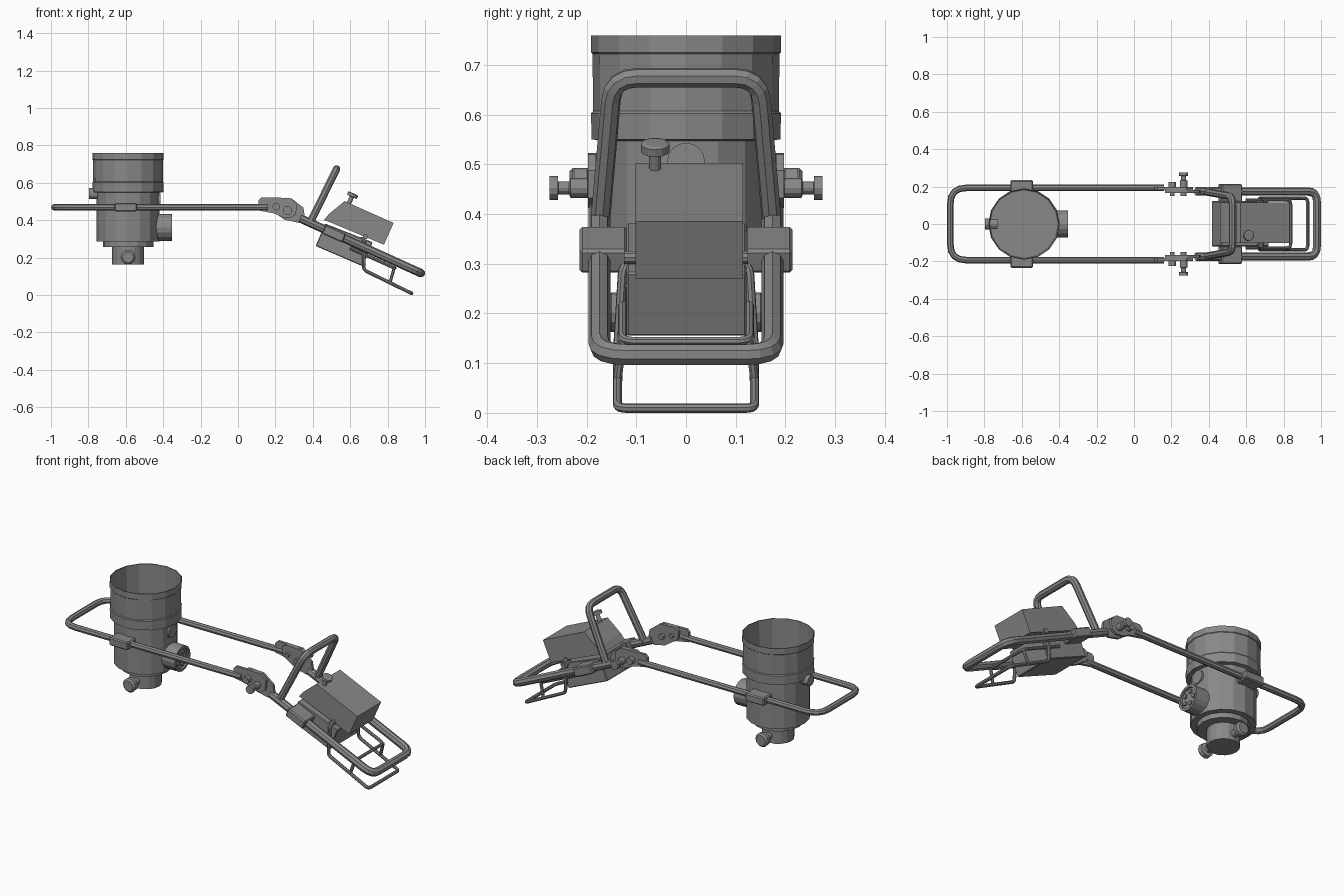
import bpy, bmesh
from math import sin, cos, pi, radians
from mathutils import Vector, Matrix

if "Cube" in bpy.data.objects:
    bpy.data.objects.remove(bpy.data.objects["Cube"])

TILT = radians(24.4)
DIR = Vector((cos(TILT), 0, -sin(TILT)))    # along the tilted frame
NRM = Vector((sin(TILT), 0, cos(TILT)))     # away from the tilted frame


def finish(name, bm):
    bmesh.ops.recalc_face_normals(bm, faces=bm.faces[:])
    me = bpy.data.meshes.new(name)
    bm.to_mesh(me)
    bm.free()
    ob = bpy.data.objects.new(name, me)
    bpy.context.collection.objects.link(ob)
    return ob


def lathe(name, profile, base, axis, n=16):
    """Revolve (radius, height) points about an axis through base."""
    bm = bmesh.new()
    rot = Vector((0, 0, 1)).rotation_difference(Vector(axis)).to_matrix()
    rings = []
    for r, h in profile:
        rings.append([bm.verts.new(Vector(base) + rot @ Vector(
            (r * cos(2 * pi * i / n), r * sin(2 * pi * i / n), h))) for i in range(n)])
    for a, b in zip(rings, rings[1:]):
        for i in range(n):
            j = (i + 1) % n
            bm.faces.new((a[i], a[j], b[j], b[i]))
    bm.faces.new(rings[0])
    bm.faces.new(rings[-1])
    return finish(name, bm)


def prism(name, pts, y0, y1, bevel=0):
    """Extrude an xz outline from y0 to y1."""
    bm = bmesh.new()
    f = bm.faces.new([bm.verts.new((x, y0, z)) for x, z in pts])
    ext = bmesh.ops.extrude_face_region(bm, geom=[f])
    for v in ext['geom']:
        if isinstance(v, bmesh.types.BMVert):
            v.co.y = y1
    if bevel:
        bmesh.ops.bevel(bm, geom=bm.edges[:], offset=bevel, segments=1, affect='EDGES')
    return finish(name, bm)


def block(name, center, size, tilt=0, bevel=0.006):
    bm = bmesh.new()
    bmesh.ops.create_cube(bm, size=1, matrix=Matrix.Translation(center)
                          @ Matrix.Rotation(tilt, 4, 'Y') @ Matrix.Diagonal((*size, 1)))
    bmesh.ops.bevel(bm, geom=bm.edges[:], offset=bevel, segments=1, affect='EDGES')
    return finish(name, bm)


def tube(name, pts, r, corner, steps=4):
    """Round bar through the points, with rounded corners."""
    pts = [Vector(p) for p in pts]
    path = [pts[0]]
    for a, b, c in zip(pts, pts[1:], pts[2:]):
        p, q = b + (a - b).normalized() * corner, b + (c - b).normalized() * corner
        for k in range(steps + 1):
            t = k / steps
            path.append(p * (1 - t) ** 2 + b * 2 * t * (1 - t) + q * t * t)
    path.append(pts[-1])
    cu = bpy.data.curves.new(name, 'CURVE')
    cu.dimensions = '3D'
    cu.bevel_depth = r
    cu.bevel_resolution = 2
    cu.use_fill_caps = True
    sp = cu.splines.new('POLY')
    sp.points.add(len(path) - 1)
    for s, p in zip(sp.points, path):
        s.co = (*p, 1)
    sp.use_smooth = False
    ob = bpy.data.objects.new(name, cu)
    bpy.context.collection.objects.link(ob)
    bpy.ops.object.select_all(action='DESELECT')
    ob.select_set(True)
    bpy.context.view_layer.objects.active = ob
    bpy.ops.object.convert(target='MESH')
    return ob


def u_bar(name, half, r, corner):
    """Bar down one side and back along the mirrored side."""
    return tube(name, half + [(x, -y, z) for x, y, z in reversed(half)], r, corner)


# canister: stepped outside, open top
CX = -0.588
lathe("canister", [(0.085, 0.165), (0.085, 0.26), (0.135, 0.26), (0.135, 0.288),
                   (0.168, 0.288), (0.168, 0.55), (0.190, 0.553), (0.191, 0.605),
                   (0.187, 0.61), (0.188, 0.725), (0.191, 0.728), (0.191, 0.762),
                   (0.186, 0.762), (0.182, 0.56)], (CX, 0, 0), (0, 0, 1), 16)

# round side port with recessed face and small studs
lathe("side_port", [(0.072, 0), (0.072, 0.087), (0.058, 0.087), (0.058, 0.075)],
      (-0.44, 0, 0.365), (1, 0, 0))
for k in range(5):
    a = 2 * pi * k / 5
    lathe("port_stud", [(0.012, 0), (0.012, 0.012)],
          (-0.368, 0.036 * cos(a), 0.365 + 0.036 * sin(a)), (1, 0, 0), 8)
lathe("front_plug", [(0.038, 0), (0.038, 0.045)], (-0.46, 0, 0.508), (1, 0, 0))
lathe("rear_plug", [(0.03, 0), (0.03, 0.066)], (-0.73, 0, 0.545), (-1, 0, 0))

# canister frame
u_bar("canister_frame", [(0.16, 0.193, 0.472), (-0.982, 0.193, 0.472)], 0.0175, 0.085)

# tilted frame and upright handle
end = Vector((0.978, 0.174, 0.12))
start = end - DIR * 0.71
u_bar("tilted_frame", [tuple(start), tuple(end)], 0.0225, 0.055)
u_bar("upright_handle", [(0.387, 0.172, 0.392), (0.527, 0.147, 0.677)], 0.02, 0.05)

# parts repeated on both sides
for s in (-1, 1):
    # lower thumb screws of the canister
    lathe("base_knob", [(0.02, 0.07), (0.02, 0.12), (0.038, 0.125), (0.04, 0.15), (0.03, 0.16)],
          (CX, 0, 0.205), (0, s, 0), 12)
    # clamps on both frames
    block("canister_clamp", (CX - 0.012, s * 0.195, 0.472), (0.12, 0.078, 0.046))
    c = end - DIR * 0.51
    block("frame_clamp", (c.x, s * 0.166, c.z), (0.12, 0.096, 0.052), TILT)
    # hinge plates and bolts
    prism("hinge_outer_plate", [(0.11, 0.455), (0.11, 0.51), (0.125, 0.525), (0.28, 0.522),
                                (0.315, 0.49), (0.31, 0.435), (0.28, 0.415), (0.24, 0.418),
                                (0.19, 0.44)], s * 0.182, s * 0.197)
    prism("hinge_inner_plate", [(0.17, 0.46), (0.165, 0.51), (0.19, 0.525), (0.285, 0.52),
                                (0.35, 0.47), (0.358, 0.415), (0.32, 0.39), (0.25, 0.405)],
          s * 0.167, s * 0.182)
    lathe("hinge_bolt", [(0.012, 0.15), (0.012, 0.197), (0.02, 0.199), (0.02, 0.225)],
          (0.205, 0, 0.475), (0, s, 0), 12)
    lathe("hinge_thumb_screw", [(0.016, 0.15), (0.016, 0.197), (0.02, 0.198), (0.02, 0.232),
                                (0.013, 0.235), (0.013, 0.257), (0.024, 0.258), (0.024, 0.275)],
          (0.265, 0, 0.455), (0, s, 0), 12)
    # strut between wire loops and pivot pin on the box
    tube("wire_strut", [(0.835, s * 0.128, 0.147), (0.812, s * 0.138, 0.067)], 0.009, 0.01)
    lathe("box_pivot", [(0.014, 0.09), (0.014, 0.125)], (0.682, 0, 0.315), (0, s, 0), 10)

# box: lower housing and upper housing with a sloped back
prism("lower_housing", [(0.466, 0.385), (0.415, 0.265), (0.666, 0.157), (0.72, 0.285)],
      -0.12, 0.122, 0.004)
prism("upper_housing", [(0.46, 0.405), (0.487, 0.437), (0.57, 0.505), (0.832, 0.388),
                        (0.78, 0.272)], -0.102, 0.115)

# knob on the upper housing
lathe("top_knob", [(0.022, -0.01), (0.022, 0.003), (0.012, 0.003), (0.012, 0.04),
                   (0.029, 0.042), (0.029, 0.058), (0.02, 0.061)],
      Vector((0.592, -0.062, 0.491)), NRM, 12)

# thin wire stand
u_bar("wire_stand", [(0.66, 0.105, 0.305), (0.675, 0.127, 0.30), (0.672, 0.137, 0.137),
                     (0.928, 0.138, 0.012)], 0.0095, 0.02)
u_bar("wire_brace", [(0.60, 0.128, 0.254), (0.838, 0.128, 0.147)], 0.009, 0.025)

# dark grey finish, and rest everything on the ground
grey = bpy.data.materials.new("dark_grey")
grey.diffuse_color = (0.25, 0.25, 0.25, 1)
grey.use_nodes = True
grey.node_tree.nodes["Principled BSDF"].inputs["Base Color"].default_value = grey.diffuse_color
bpy.context.view_layer.update()
low = min((o.matrix_world @ v.co).z for o in bpy.data.objects for v in o.data.vertices)
for o in bpy.data.objects:
    o.location.z -= low
    o.data.materials.append(grey)
